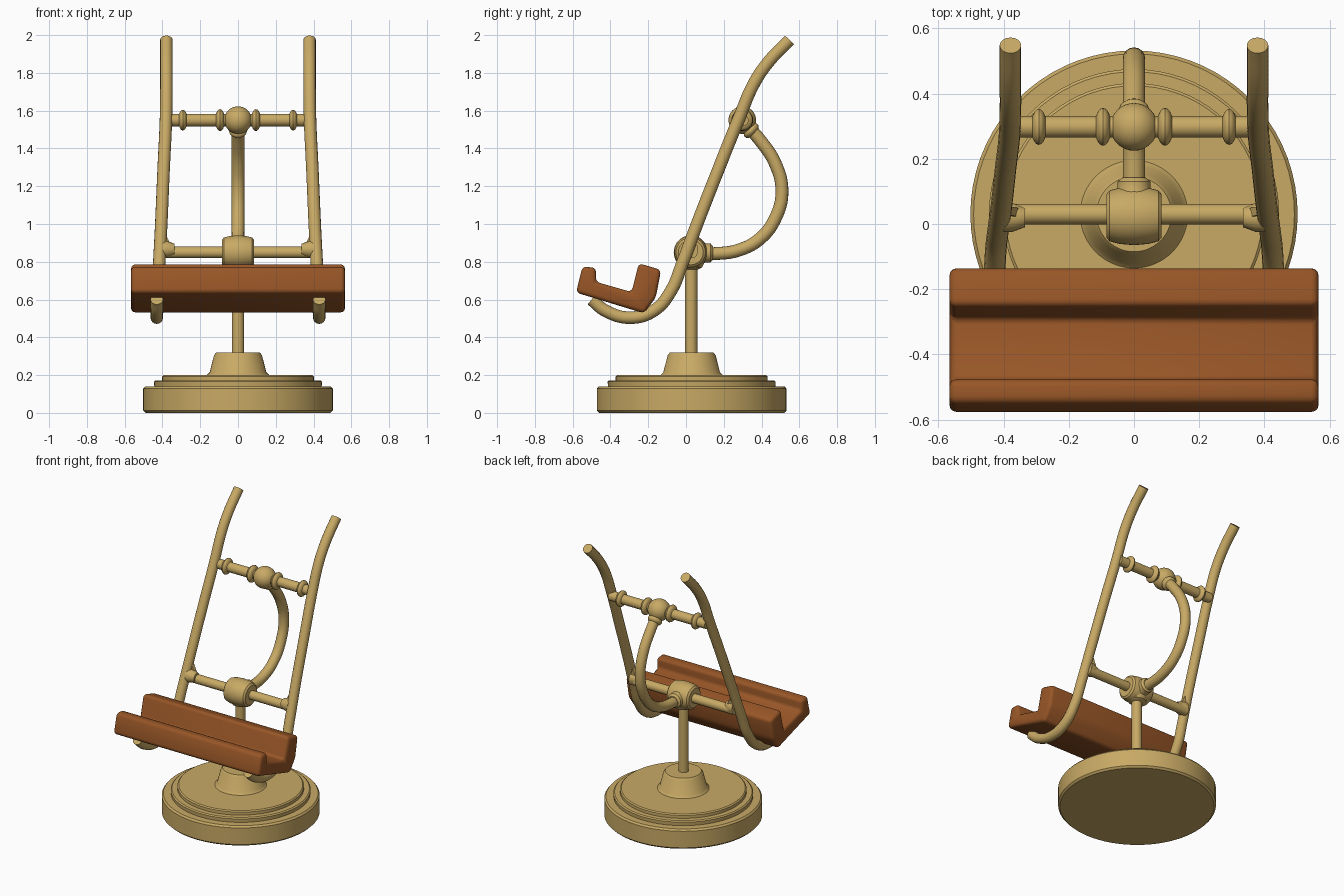
import bpy, bmesh, math
from mathutils import Vector, Matrix

if "Cube" in bpy.data.objects:
    bpy.data.objects.remove(bpy.data.objects["Cube"])


def material(name, rgb):
    m = bpy.data.materials.new(name)
    m.diffuse_color = (*rgb, 1)
    m.use_nodes = True
    m.node_tree.nodes["Principled BSDF"].inputs["Base Color"].default_value = m.diffuse_color
    return m


BRASS = material("pale brass", (0.58, 0.40, 0.13))
WOOD = material("brown wood", (0.31, 0.092, 0.02))


def finish(name, bm, mat, angle=35):
    bmesh.ops.recalc_face_normals(bm, faces=bm.faces)
    me = bpy.data.meshes.new(name)
    bm.to_mesh(me)
    bm.free()
    me.materials.append(mat)
    ob = bpy.data.objects.new(name, me)
    bpy.context.collection.objects.link(ob)
    bpy.ops.object.select_all(action='DESELECT')
    bpy.context.view_layer.objects.active = ob
    ob.select_set(True)
    bpy.ops.object.shade_smooth_by_angle(angle=math.radians(angle))
    return ob


def lathe(name, profile, loc, axis='Z', seg=40):
    """Revolve (radius, height) points about an axis, closing both ends."""
    bm = bmesh.new()
    rings = []
    for r, h in profile:
        rings.append([bm.verts.new((r * math.cos(2 * math.pi * i / seg),
                                    r * math.sin(2 * math.pi * i / seg), h))
                      for i in range(seg)])
    for a, b in zip(rings, rings[1:]):
        for i in range(seg):
            j = (i + 1) % seg
            bm.faces.new((a[i], a[j], b[j], b[i]))
    bm.faces.new(rings[0])
    bm.faces.new(rings[-1])
    rot = Vector((0, 0, 1)).rotation_difference(
        Vector({'X': (1, 0, 0), 'Y': (0, 1, 0), 'Z': (0, 0, 1)}[axis])).to_matrix().to_4x4()
    bm.transform(Matrix.Translation(loc) @ rot)
    return finish(name, bm, BRASS)


def tube(name, pts, radius, res=8, seg=6):
    """Round tube along a smooth path."""
    cu = bpy.data.curves.new(name + "_path", 'CURVE')
    cu.dimensions = '3D'
    cu.bevel_depth, cu.bevel_resolution = radius, seg
    cu.use_fill_caps = True
    cu.resolution_u = res
    sp = cu.splines.new('BEZIER')
    sp.bezier_points.add(len(pts) - 1)
    for bp, p in zip(sp.bezier_points, pts):
        bp.co = p
        bp.handle_left_type = bp.handle_right_type = 'AUTO'
    tmp = bpy.data.objects.new(name + "_path", cu)
    bpy.context.collection.objects.link(tmp)
    dg = bpy.context.evaluated_depsgraph_get()
    me = bpy.data.meshes.new_from_object(tmp.evaluated_get(dg))
    bm = bmesh.new()
    bm.from_mesh(me)
    bpy.data.objects.remove(tmp)
    bmesh.ops.remove_doubles(bm, verts=bm.verts, dist=1e-5)
    return finish(name, bm, BRASS)


def ball(r, c=0.0, squash=1.0, n=10, cut=0.05):
    """Rounded bead profile centred on height c."""
    return [(max(r * math.sin(t), 0.002), c - r * squash * math.cos(t))
            for t in (cut + (math.pi - 2 * cut) * i / n for i in range(n + 1))]


def prism(name, section, x0, x1, mat, bevel=0.0):
    """Extrude a (y, z) section along x, with rounded edges."""
    bm = bmesh.new()
    a = [bm.verts.new((x0, y, z)) for y, z in section]
    b = [bm.verts.new((x1, y, z)) for y, z in section]
    n = len(section)
    bm.faces.new(a)
    bm.faces.new(b)
    for i in range(n):
        bm.faces.new((a[i], a[(i + 1) % n], b[(i + 1) % n], b[i]))
    if bevel:
        bmesh.ops.recalc_face_normals(bm, faces=bm.faces)
        bmesh.ops.bevel(bm, geom=bm.edges[:], offset=bevel, segments=3,
                        profile=0.5, affect='EDGES', clamp_overlap=True)
    return finish(name, bm, mat)


CY = 0.03
# stepped round base with central boss
lathe("base", [(0.49, 0), (0.502, 0.012), (0.502, 0.128), (0.492, 0.14), (0.443, 0.14),
               (0.445, 0.165), (0.437, 0.172), (0.402, 0.172), (0.402, 0.193),
               (0.394, 0.2), (0.165, 0.2), (0.150, 0.215), (0.127, 0.305),
               (0.115, 0.32), (0.03, 0.32)], (0, CY, 0), seg=72)
# upright post
lathe("post", [(0.033, 0.3), (0.033, 0.82)], (0, CY - 0.003, 0), seg=24)

# lower hub with its collars and crossbar
HZ = 0.85
lathe("hub", [(0.066, -0.085), (0.078, -0.075), (0.086, -0.045), (0.09, 0),
              (0.086, 0.045), (0.078, 0.075), (0.066, 0.085)], (0, 0.025, HZ), 'X')
lathe("hub_post_collar", [(0.036, -0.09), (0.055, -0.08), (0.075, -0.04)], (0, CY, HZ))
lathe("hub_arm_collar", [(0.07, 0.04), (0.05, 0.075), (0.05, 0.1), (0.036, 0.112)],
      (0, CY, HZ - 0.003), 'Y')
lathe("lower_crossbar", [(0.031, -0.405), (0.031, 0.405)], (0, CY, HZ), 'X', 24)

# upper crossbar with turned ball and rings
UP = (0, 0.298, 1.55)
lathe("upper_crossbar", [(0.033, -0.375), (0.033, 0.375)], UP, 'X', 24)
lathe("upper_ball", ball(0.073, n=16), UP, 'X')
for s, side in ((-1, "left"), (1, "right")):
    lathe(side + "_inner_ring", ball(0.058, s * 0.095, 0.45), UP, 'X')
    lathe(side + "_outer_ring", ball(0.055, s * 0.292, 0.45), UP, 'X')

# bowed brace behind the rails
tube("curved_brace", [(0, y, z) for y, z in
                      ((0.05, 0.845), (0.15, 0.843), (0.28, 0.862), (0.395, 0.925),
                       (0.475, 1.035), (0.508, 1.17), (0.475, 1.315), (0.395, 1.44),
                       (0.30, 1.545))], 0.034)
neck = lathe("brace_neck", ball(0.048, 0, 0.6), (0, 0, 0))
neck.rotation_euler = (math.radians(45), 0, 0)
neck.location = (0, 0.345, 1.495)

# side rails: hooked at the bottom, swept back at the top
RAIL = [(-0.50, 0.60, 0.43), (-0.425, 0.54, 0.43), (-0.29, 0.504, 0.43),
        (-0.165, 0.545, 0.428), (-0.08, 0.645, 0.424), (-0.02, 0.79, 0.417),
        (0.053, 0.985, 0.407), (0.17, 1.285, 0.394), (0.285, 1.57, 0.381),
        (0.355, 1.735, 0.379), (0.43, 1.85, 0.379), (0.548, 1.975, 0.379)]
for s, side in ((-1, "left"), (1, "right")):
    tube(side + "_rail", [(s * x, y, z) for y, z, x in RAIL], 0.033)
    # small gusset where the crossbar meets the rail
    lathe(side + "_gusset", [(0.03, 0.335 * s), (0.045, 0.375 * s), (0.045, 0.4 * s)],
          (0, CY - 0.01, HZ + 0.015), 'X', 16)
    g = prism(side + "_web", [(0.015, 0.85), (0.045, 0.85), (0.055, 0.95), (0.03, 0.95)],
              -0.03, 0.03, BRASS)
    for v in g.data.vertices:
        t = (v.co.z - 0.85) / 0.1
        inner = 0.335 + 0.05 * t
        v.co.x = s * (inner if v.co.x * s < 0 else 0.405)
    if s < 0:
        g.data.update()

# tilted wooden trough with front and back lips
prism("shelf", [(-0.582, 0.637), (-0.222, 0.527), (-0.16, 0.61), (-0.132, 0.757),
                (-0.25, 0.792), (-0.288, 0.64), (-0.478, 0.694), (-0.476, 0.768),
                (-0.548, 0.775)], -0.566, 0.566, WOOD, 0.022)
